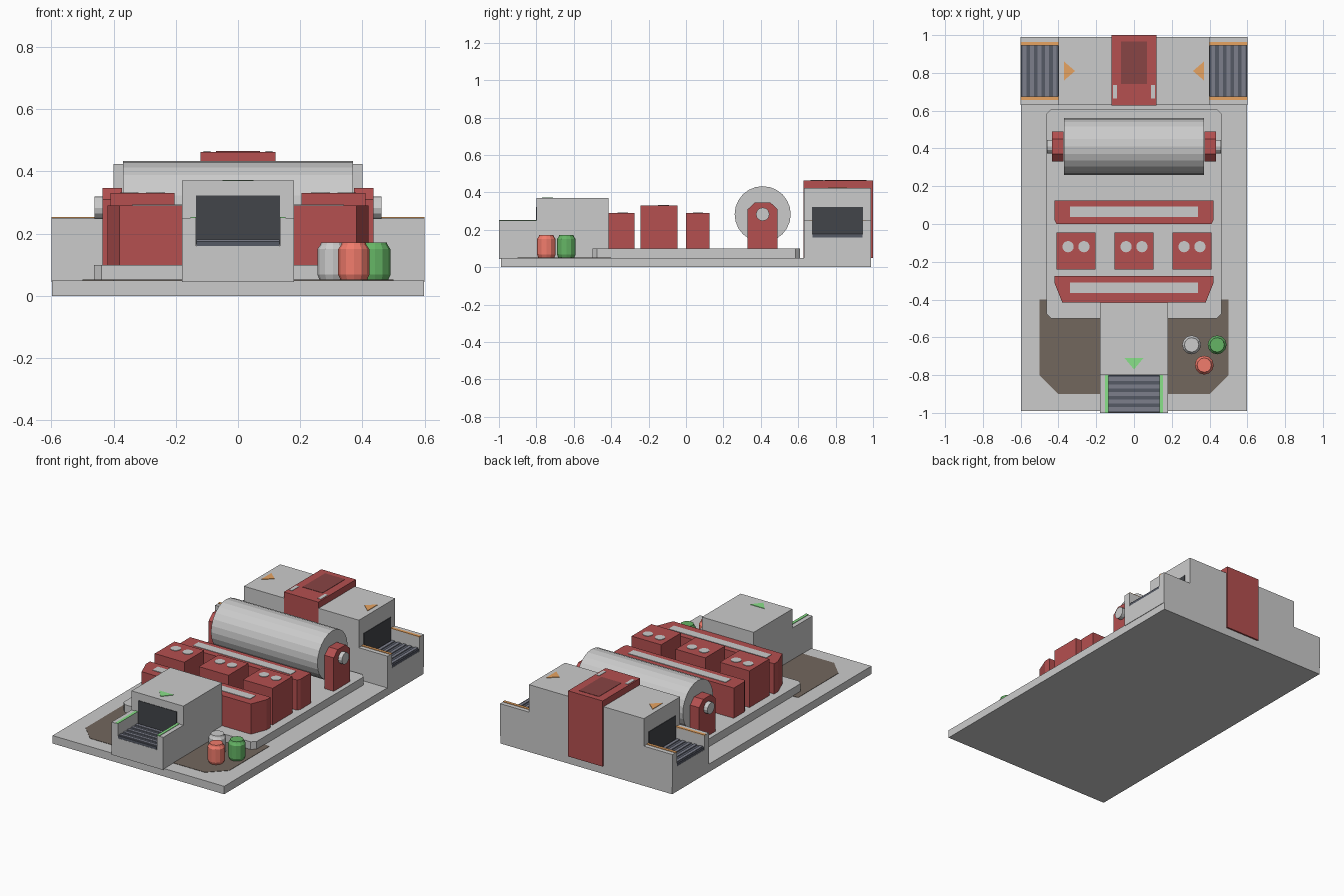
import bpy, bmesh
from math import sin, cos, pi, radians
from mathutils import Matrix

if "Cube" in bpy.data.objects:
    bpy.data.objects.remove(bpy.data.objects["Cube"])

# Materials
def material(name, r, g, b):
    m = bpy.data.materials.new(name)
    m.diffuse_color = (r, g, b, 1)
    m.use_nodes = True
    m.node_tree.nodes["Principled BSDF"].inputs["Base Color"].default_value = m.diffuse_color
    return m

RED = material("red_paint", 0.46, 0.08, 0.08)
DARK_RED = material("dark_red", 0.25, 0.058, 0.058)
BLACK = material("opening_black", 0.055, 0.06, 0.068)
BELT = material("belt_dark", 0.09, 0.10, 0.13)
SLAT = material("belt_slat", 0.20, 0.21, 0.26)
BROWN = material("brown_floor", 0.17, 0.135, 0.11)
ORANGE = material("orange_mark", 0.80, 0.37, 0.12)
GREEN = material("green_mark", 0.25, 0.75, 0.25)
CAN_GREEN = material("green_can", 0.13, 0.46, 0.13)
CAN_RED = material("red_can", 0.88, 0.20, 0.15)


def finish(name, bm, mat=None, matrix=None):
    bmesh.ops.recalc_face_normals(bm, faces=bm.faces)
    me = bpy.data.meshes.new(name)
    bm.to_mesh(me)
    bm.free()
    if matrix:
        me.transform(matrix)
    if mat:
        me.materials.append(mat)
    ob = bpy.data.objects.new(name, me)
    bpy.context.collection.objects.link(ob)
    return ob


def prism(name, pts, axis, lo, hi, mat=None, matrix=None):
    """Extrude a closed 2D outline along an axis from lo to hi."""
    place = {"x": lambda a, b, t: (t, a, b),
             "y": lambda a, b, t: (a, t, b),
             "z": lambda a, b, t: (a, b, t)}[axis]
    bm = bmesh.new()
    ends = [[bm.verts.new(place(a, b, t)) for a, b in pts] for t in (lo, hi)]
    for ring in ends:
        bm.faces.new(ring)
    n = len(pts)
    for i in range(n):
        j = (i + 1) % n
        bm.faces.new((ends[0][i], ends[0][j], ends[1][j], ends[1][i]))
    return finish(name, bm, mat, matrix)


def box(name, x0, x1, y0, y1, z0, z1, mat=None, matrix=None):
    return prism(name, [(x0, y0), (x1, y0), (x1, y1), (x0, y1)], "z", z0, z1, mat, matrix)


def circle(ca, cb, r, n):
    return [(ca + r * cos(2 * pi * i / n), cb + r * sin(2 * pi * i / n)) for i in range(n)]


def chamfered(x0, x1, y0, y1, c):
    return [(x0 + c, y0), (x1 - c, y0), (x1, y0 + c), (x1, y1 - c),
            (x1 - c, y1), (x0 + c, y1), (x0, y1 - c), (x0, y0 + c)]


# Base, brown floor and raised plate
box("base", -0.597, 0.597, -0.99, 0.99, 0, 0.05)
prism("brown_floor", [(-0.5, -0.4), (-0.5, -0.8), (-0.4, -0.9), (0.4, -0.9),
                      (0.5, -0.8), (0.5, -0.4)], "z", 0.045, 0.052, BROWN)
prism("machine_plate", chamfered(-0.463, 0.463, -0.5, 0.61, 0.025), "z", 0.045, 0.10)


# Conveyor: local mouth at y = 0, running out towards -y
def conveyor(name, x, y, angle, trim):
    m = Matrix.Translation((x, y, 0)) @ Matrix.Rotation(radians(angle), 4, "Z")
    prism(name + "_chute", [(-0.18, 0.045), (0.18, 0.045), (0.18, 0.25), (0.135, 0.25),
                            (0.135, 0.16), (-0.135, 0.16), (-0.135, 0.25), (-0.18, 0.25)],
          "y", -0.2, 0, None, m)
    box(name + "_belt", -0.134, 0.134, -0.199, 0, 0.155, 0.176, BELT, m)
    for i in range(5):
        c = -0.18 + i * 0.04
        box(name + "_slat", -0.134, 0.134, c - 0.01, c + 0.01, 0.17, 0.181, SLAT, m)
    for s in (-1, 1):
        a, b = sorted((s * 0.135, s * 0.153))
        box(name + "_trim", a, b, -0.2, 0, 0.245, 0.253, trim, m)
    box(name + "_opening", -0.135, 0.135, -0.003, 0.01, 0.165, 0.323, BLACK, m)


conveyor("output", 0, -0.8, 0, GREEN)
conveyor("right_input", 0.4, 0.81, 90, ORANGE)
conveyor("left_input", -0.4, 0.81, -90, ORANGE)

# Conveyor housings with arrow marks
box("output_housing", -0.18, 0.18, -0.8, -0.415, 0.045, 0.37)
prism("output_arrow", [(-0.05, -0.71), (0.05, -0.71), (0, -0.77)], "z", 0.365, 0.373, GREEN)
box("input_housing", -0.4, 0.4, 0.63, 0.99, 0.045, 0.423)
for s in (-1, 1):
    prism("input_arrow", [(s * 0.37, 0.86), (s * 0.37, 0.76), (s * 0.312, 0.81)],
          "z", 0.418, 0.426, ORANGE)

# Red centre band over the input housing
box("centre_band", -0.12, 0.12, 0.627, 1.0, 0.05, 0.463, RED)
box("band_panel", -0.07, 0.07, 0.74, 0.965, 0.455, 0.465, DARK_RED)
for s in (-1, 1):
    box("band_light", s * 0.1 - 0.011, s * 0.1 + 0.011, 0.665, 0.735, 0.455, 0.465)

# Roller on two red brackets
prism("roller", circle(0.41, 0.283, 0.15, 24), "x", -0.37, 0.37)
for s in (-1, 1):
    prism("roller_bracket", [(0.33, 0.095), (0.49, 0.095), (0.49, 0.31), (0.45, 0.347),
                             (0.37, 0.347), (0.33, 0.31)], "x", s * 0.372, s * 0.435, RED)
    prism("roller_axle", circle(0.41, 0.283, 0.036, 12), "x", s * 0.43, s * 0.461)

# Red cross bars with grey inlays
prism("rear_bar", [(-0.41, 0), (0.41, 0), (0.42, 0.02), (0.42, 0.125),
                   (-0.42, 0.125), (-0.42, 0.02)], "z", 0.095, 0.29, RED)
prism("front_bar", [(-0.38, -0.415), (0.38, -0.415), (0.42, -0.315), (0.42, -0.275),
                    (-0.42, -0.275), (-0.42, -0.315)], "z", 0.095, 0.29, RED)
for y in (0.065, -0.338):
    box("bar_inlay", -0.34, 0.34, y - 0.027, y + 0.027, 0.285, 0.293)

# Three press blocks, each with two round caps
for x in (-0.307, 0, 0.307):
    box("press_block", x - 0.103, x + 0.103, -0.242, -0.045, 0.095, 0.33, RED)
    for dx in (-0.042, 0.042):
        prism("press_cap", circle(x + dx, -0.12, 0.03, 16), "z", 0.325, 0.333)


# Cans: revolved profile
def can(name, x, y, mat):
    profile = [(0, 0.05), (0.042, 0.05), (0.05, 0.068), (0.05, 0.15),
               (0.041, 0.163), (0.038, 0.172), (0, 0.172)]
    bm = bmesh.new()
    vs = [bm.verts.new((r, 0, z)) for r, z in profile]
    es = [bm.edges.new(p) for p in zip(vs, vs[1:])]
    bmesh.ops.spin(bm, geom=vs + es, cent=(0, 0, 0), axis=(0, 0, 1),
                   angle=2 * pi, steps=12, use_duplicate=False)
    bmesh.ops.remove_doubles(bm, verts=bm.verts, dist=0.0005)
    finish(name, bm, mat, Matrix.Translation((x, y, 0)))


can("grey_can", 0.305, -0.64, None)
can("green_can", 0.44, -0.64, CAN_GREEN)
can("red_can", 0.372, -0.747, CAN_RED)
